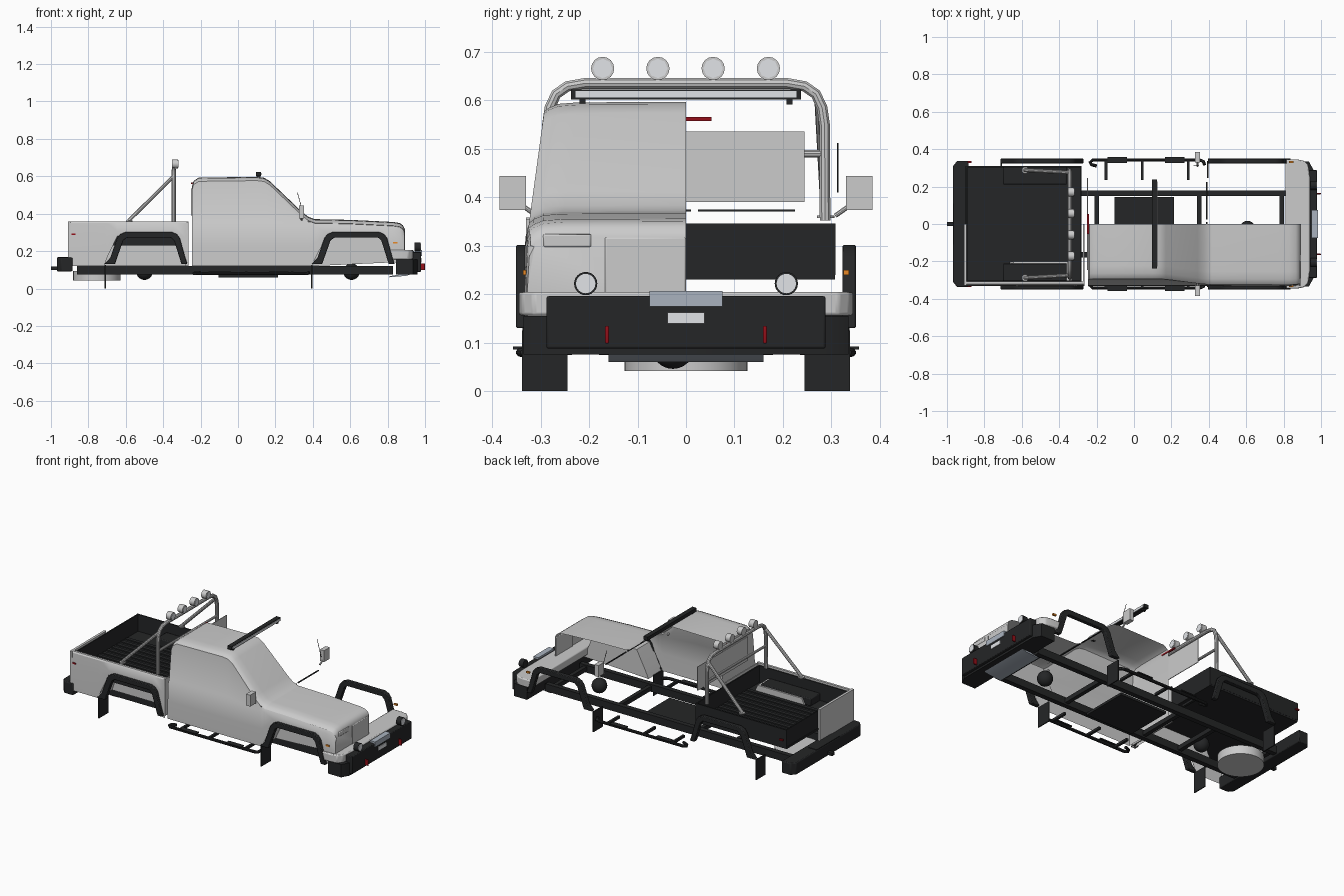
import bpy, bmesh, math
from mathutils import Vector

if "Cube" in bpy.data.objects:
    bpy.data.objects.remove(bpy.data.objects["Cube"])


def material(name, c):
    m = bpy.data.materials.new(name)
    m.diffuse_color = (*c, 1)
    m.use_nodes = True
    m.node_tree.nodes["Principled BSDF"].inputs["Base Color"].default_value = m.diffuse_color
    return m


BLACK = material("black_trim", (0.018, 0.019, 0.02))
RED = material("red_lens", (0.3, 0.005, 0.01))
ORANGE = material("orange_lens", (0.8, 0.25, 0.02))
LENS = material("clear_lens", (0.75, 0.77, 0.8))
STEEL = material("steel_plate", (0.4, 0.45, 0.52))


def finish(name, bm, mat=None, bevel=0):
    bmesh.ops.recalc_face_normals(bm, faces=bm.faces)
    me = bpy.data.meshes.new(name)
    bm.to_mesh(me)
    bm.free()
    ob = bpy.data.objects.new(name, me)
    bpy.context.collection.objects.link(ob)
    if mat:
        me.materials.append(mat)
    if bevel:
        b = ob.modifiers.new("bevel", 'BEVEL')
        b.width, b.segments = bevel, 2
    return ob


def box(name, x, y, z, mat=None, bevel=0):
    bm = bmesh.new()
    bmesh.ops.create_cube(bm, size=1)
    for v in bm.verts:
        v.co = [a + (b - a) * (c + .5) for (a, b), c in zip((x, y, z), v.co)]
    return finish(name, bm, mat, bevel)


def prism(name, pts, axis, a, b, mat=None, bevel=0):
    """Extrude a 2D outline along y (points x,z) or z (points x,y)."""
    bm = bmesh.new()
    place = lambda p, t: (p[0], t, p[1]) if axis == 'y' else (p[0], p[1], t)
    lo = [bm.verts.new(place(p, a)) for p in pts]
    hi = [bm.verts.new(place(p, b)) for p in pts]
    n = len(pts)
    bm.faces.new(lo)
    bm.faces.new(hi)
    for i in range(n):
        j = (i + 1) % n
        bm.faces.new((lo[i], lo[j], hi[j], hi[i]))
    return finish(name, bm, mat, bevel)


def cyl(name, centre, r, depth, axis='Z', mat=None, seg=24):
    bm = bmesh.new()
    bmesh.ops.create_cone(bm, cap_ends=True, segments=seg, radius1=r, radius2=r, depth=depth)
    rot = Vector((0, 0, 1)).rotation_difference(Vector((axis == 'X', axis == 'Y', axis == 'Z')))
    for v in bm.verts:
        v.co = rot @ v.co + Vector(centre)
    return finish(name, bm, mat)


def tube(name, pts, r, mat=None):
    cu = bpy.data.curves.new(name, 'CURVE')
    cu.dimensions, cu.bevel_depth, cu.bevel_resolution, cu.use_fill_caps = '3D', r, 3, True
    s = cu.splines.new('POLY')
    s.points.add(len(pts) - 1)
    for p, q in zip(s.points, pts):
        p.co = (*q, 1)
    tmp = bpy.data.objects.new(name + "_path", cu)
    me = bpy.data.meshes.new_from_object(tmp)
    bpy.data.objects.remove(tmp)
    ob = bpy.data.objects.new(name, me)
    bpy.context.collection.objects.link(ob)
    if mat:
        me.materials.clear()
        me.materials.append(mat)


def interp(table, x):
    for (x0, v0), (x1, v1) in zip(table, table[1:]):
        if x <= x1:
            return v0 + (v1 - v0) * max(0, (x - x0) / (x1 - x0))
    return table[-1][1]


def loft(name, xs, section, cap):
    bm = bmesh.new()
    rows = [[bm.verts.new((x, y, z)) for y, z in section(x)] for x in xs]
    for a, b in zip(rows, rows[1:]):
        for i in range(len(a) - 1):
            bm.faces.new((a[i], a[i + 1], b[i + 1], b[i]))
    if cap:
        for r in (rows[0], rows[-1]):
            bm.faces.new(r + [bm.verts.new((r[0].co.x, 0, r[-1].co.z))])
    return finish(name, bm)


# cab and hood shell: near half only
roof = [(-.245, .55), (-.238, .575), (-.21, .593), (.1, .597), (.14, .592), (.17, .574), (.34, .412),
        (.375, .384), (.41, .371), (.6, .367), (.83, .356), (.865, .35), (.882, .338), (.89, .32)]
arch_f = [(.395, .12), (.415, .165), (.475, .28), (.775, .28), (.83, .14)]


def cab_section(x):
    t, b = interp(roof, x), interp(arch_f, x)
    yt = .325 - .032 * max(0, t - .36) / .235
    s = min(.355, t - .022)
    k = 1 - .35 * max(0, x - .85)
    pts = [(0, t), (-yt + .07, t - .001), (-yt + .03, t - .004), (-yt + .01, t - .012), (-yt, t - .02),
           (-.318, s), (-.328, s - .02), (-.332, s * .5 + b * .5 - .01), (-.332, b)]
    return [(y * k, z) for y, z in pts]


xs = sorted({p[0] for p in roof + arch_f})
loft("cab_and_hood", xs, cab_section, True)

# bed side and tailgate: near half only
arch_r = [(-.715, .12), (-.7, .165), (-.645, .28), (-.345, .28), (-.28, .12)]
loft("bed_side", [-.908] + [p[0] for p in arch_r] + [-.265],
     lambda x: [(-.308, .335), (-.308, .358), (-.322, .358), (-.328, .35), (-.332, .25 + interp(arch_r, x) * .2),
                (-.332, interp(arch_r, x))], False)
box("tailgate", (-.91, -.895), (-.33, 0), (.13, .358))
box("bed_front_panel", (-.272, -.265), (-.33, 0), (.13, .355))

# inner wheel wells
for name, arch in (("front_wheel_well", arch_f), ("rear_wheel_well", arch_r)):
    bm = bmesh.new()
    o = [bm.verts.new((x, -.33, z)) for x, z in arch]
    i = [bm.verts.new((x, -.2, z)) for x, z in arch]
    for k in range(len(arch) - 1):
        bm.faces.new((o[k], o[k + 1], i[k + 1], i[k]))
    bm.faces.new(i)
    finish(name, bm)

# bed liner with ribs and wheel boxes
L = (-.9, -.28)
box("liner_floor", L, (-.308, .308), (.23, .242), BLACK)
box("liner_front", (-.287, -.28), (-.305, .305), (.24, .346), BLACK)
box("liner_rear", (-.897, -.89), (-.305, .305), (.24, .346), BLACK)
for k in range(9):
    y = -.18 + k * .045
    box("liner_rib", (-.885, -.29), (y - .011, y + .011), (.242, .249), BLACK)

# front nose panel relief and wipers
box("grille_panel", (.885, .893), (-.168, 0), (.17, .318), None, .004)
box("headlight_panel", (.884, .892), (-.295, -.195), (.297, .324), None, .004)
for a in (-.19, .025):
    box("wiper", (.385, .393), (a, a + .2), (.371, .375), BLACK)

# parts on both sides
for s in (-1, 1):
    box("liner_side", L, sorted((s * .302, s * .309)), (.24, .346), BLACK)
    box("liner_wheel_box", (-.7, -.36), sorted((s * .21, s * .304)), (.24, .287), BLACK, .005)
    for name, d in (("front_flare", 0), ("rear_flare", -1.108)):
        outline = [(.393, .13), (.425, .165), (.462, .27), (.478, .29), (.505, .302), (.755, .302), (.782, .29),
                   (.797, .27), (.826, .165), (.838, .13), (.806, .13), (.795, .165), (.767, .255), (.75, .272),
                   (.515, .272), (.495, .258), (.462, .165), (.45, .13)]
        prism(name, [(x + d, z) for x, z in outline], 'y', s * .323, s * .351, BLACK, .004)
    for x in (.394, -.71):
        box("mud_flap", (x - .003, x + .003), sorted((s * .245, s * .338)), (0, .125), BLACK)
    box("frame_rail", (-.86, .83), sorted((s * .15, s * .18)), (.075, .12), BLACK)
    # side steps
    tube("side_step", [(-.2, s * .31, .085), (-.228, s * .318, .083), (-.235, s * .33, .08), (-.22, s * .342, .08),
                       (.35, s * .342, .08), (.37, s * .335, .08), (.378, s * .315, .085)], .009, BLACK)
    for x in (-.15, .045, .29):
        box("step_bracket", (x - .007, x + .007), sorted((s * .235, s * .34)), (.075, .09), BLACK)
    for x in (-.09, .217):
        box("step_pad", (x - .052, x + .052), sorted((s * .325, s * .357)), (.086, .092), BLACK)
    # mirrors and markers
    box("mirror", (.325, .353), sorted((s * .33, s * .385)), (.374, .444))
    tube("mirror_arm", [(.34, s * .308, .362), (.34, s * .338, .383)], .005)
    box("side_marker", (.83, .852), sorted((s * .325, s * .336)), (.24, .25), ORANGE)
    box("rear_marker", (-.89, -.868), sorted((s * .325, s * .336)), (.286, .294), RED)
    # driving lights and recovery hooks
    cyl("driving_light", (.96, s * .207, .222), .024, .03, 'X', BLACK)
    cyl("driving_lens", (.968, s * .207, .222), .02, .02, 'X', LENS)
    box("tow_hook", (.97, 1.0), sorted((s * .159, s * .167)), (.098, .135), RED, .003)
    # roll bar braces
    tube("roll_bar_brace", [(-.345, s * .275, .6), (-.585, s * .288, .362)], .01)
    cyl("roll_bar_foot", (-.582, s * .288, .36), .018, .006)
    box("light_bar_foot", (.1, .12), sorted((s * .207, s * .22)), (.592, .605), BLACK)

tube("antenna", [(.346, .313, .41), (.318, .313, .512)], .0015, BLACK)

# roll bar hoop with four lamps
half = [(.287, .352), (.286, .55), (.281, .585), (.268, .613), (.245, .629), (.21, .635)]
tube("roll_bar", [(-.343, y, z) for y, z in half] + [(-.343, -y, z) for y, z in half[::-1]], .0115)
tube("roll_bar_cross", [(-.343, -.285, .49), (-.343, .285, .49)], .008)
for y in (-.172, -.058, .056, .17):
    cyl("roof_lamp", (-.337, y, .666), .024, .033, 'X', None, 16)
    cyl("roof_lamp_lens", (-.322, y, .666), .02, .008, 'X', LENS, 8)

# roof light bar
box("light_bar", (.095, .123), (-.237, .237), (.602, .623), BLACK)
box("light_bar_lens", (.12, .126), (-.228, .228), (.606, .619), LENS)

# rear window and high brake light
box("rear_window", (-.25, -.246), (-.245, .245), (.39, .536))
box("brake_light", (-.25, -.24), (-.053, .053), (.558, .566), RED)

# front bumpers
edge = [(.81, .345), (.875, .345), (.91, .338), (.932, .315), (.94, .25)]
prism("bumper_face", edge + [(x, -y) for x, y in edge[::-1]], 'z', .156, .205, None, .006)
edge = [(.845, .335), (.935, .335), (.96, .288)]
prism("bumper_lower", edge + [(x, -y) for x, y in edge[::-1]], 'z', .076, .155, BLACK)
box("bumper_centre", (.93, .978), (-.288, .288), (.088, .196), BLACK, .004)
box("winch_plate", (.95, .984), (-.075, .075), (.175, .207), STEEL)
box("number_plate", (.976, .982), (-.038, .038), (.14, .162), LENS)
prism("skid_plate", [(.81, .06), (.9, .068), (.945, .083), (.945, .088), (.81, .066)], 'y', -.16, .16, STEEL)

# rear bumper and hitch
edge = [(-.885, .337), (-.945, .337), (-.968, .31)]
prism("rear_bumper", edge + [(x, -y) for x, y in edge[::-1]], 'z', .092, .165, BLACK, .005)
box("bumper_step", (-.965, -.91), (-.11, .11), (.16, .168), BLACK)
box("hitch", (-1.0, -.95), (-.011, .011), (.1, .118), BLACK)

# underbody
for x in (.79, .35, -.2, -.45, -.84):
    box("cross_member", (x - .012, x + .012), (-.16, .16), (.085, .112), BLACK)
box("transfer_case_guard", (-.105, .213), (-.145, .145), (.06, .075), BLACK)
cyl("spare_wheel", (-.755, 0, .068), .127, .052, 'Z', None, 32)
for x in (-.5, .607):
    bm = bmesh.new()
    bmesh.ops.create_uvsphere(bm, u_segments=20, v_segments=12, radius=.044)
    bmesh.ops.translate(bm, verts=bm.verts, vec=(x, -.027, .09))
    finish("differential", bm, BLACK)

# smooth shading with sharp edges kept
for ob in bpy.context.collection.objects:
    ob.select_set(True)
    bpy.context.view_layer.objects.active = ob
bpy.ops.object.shade_smooth_by_angle(angle=math.radians(32))
